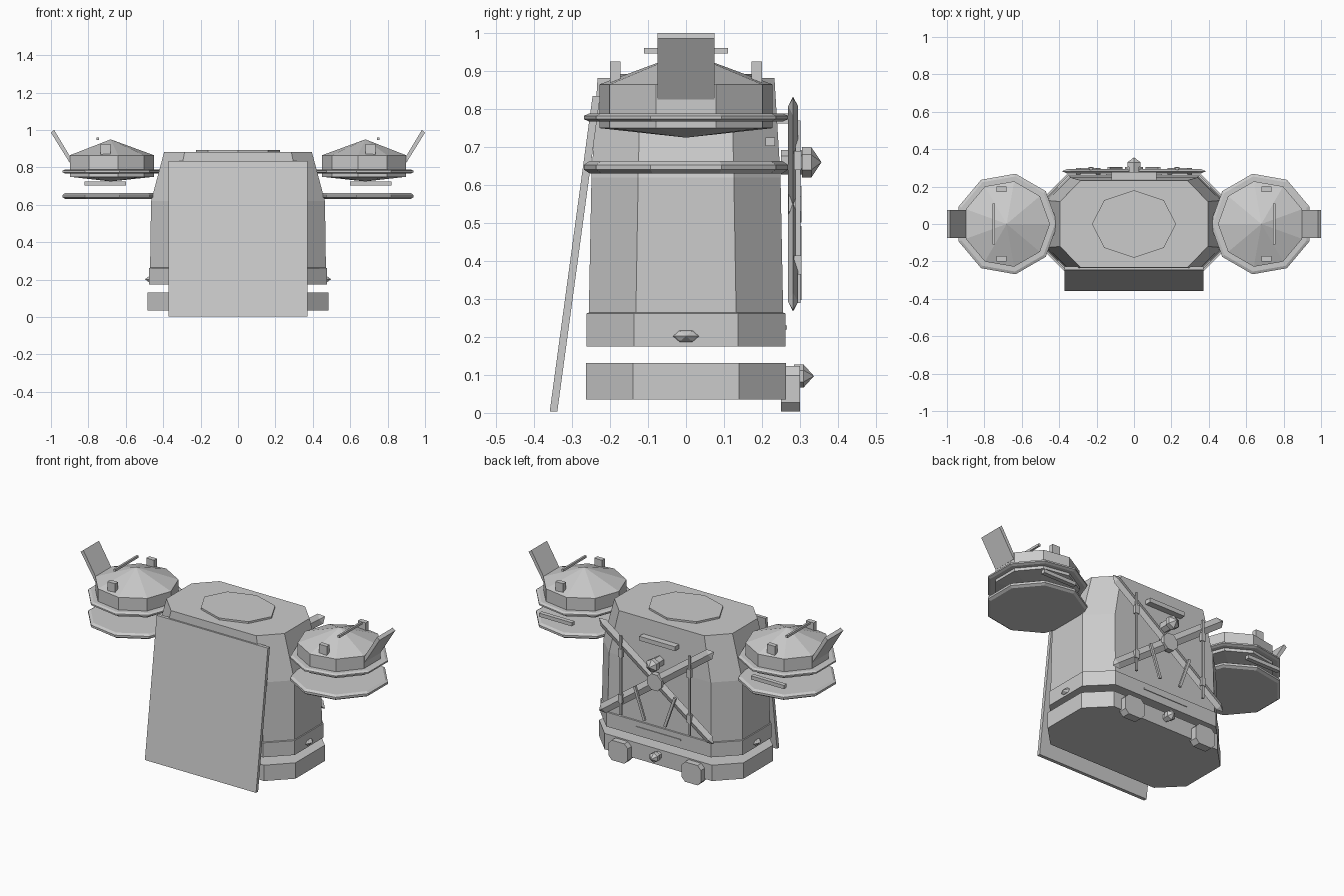
import bpy, bmesh
from math import cos, sin, pi, radians
from mathutils import Vector, Matrix

if "Cube" in bpy.data.objects:
    bpy.data.objects.remove(bpy.data.objects["Cube"], do_unlink=True)

grey = bpy.data.materials.new("light_grey")
grey.use_nodes = True
grey.diffuse_color = (0.6, 0.6, 0.6, 1)
grey.node_tree.nodes["Principled BSDF"].inputs["Base Color"].default_value = grey.diffuse_color


def finish(name, bm):
    bmesh.ops.recalc_face_normals(bm, faces=bm.faces)
    mesh = bpy.data.meshes.new(name)
    bm.to_mesh(mesh)
    bm.free()
    mesh.materials.append(grey)
    obj = bpy.data.objects.new(name, mesh)
    bpy.context.collection.objects.link(obj)
    return obj


def loft(name, rings):
    """Skin a stack of equal-sided rings and cap both ends."""
    bm = bmesh.new()
    loops = [[bm.verts.new(p) for p in ring] for ring in rings]
    n = len(loops[0])
    for a, b in zip(loops, loops[1:]):
        for i in range(n):
            j = (i + 1) % n
            bm.faces.new((a[i], a[j], b[j], b[i]))
    bm.faces.new(loops[0])
    bm.faces.new(loops[-1])
    bmesh.ops.remove_doubles(bm, verts=bm.verts, dist=0.0005)
    return finish(name, bm)


def box(name, centre, size, turn=None):
    bm = bmesh.new()
    bmesh.ops.create_cube(bm, size=1)
    m = Matrix.Translation(centre) @ (turn or Matrix()) @ Matrix.Diagonal((*size, 1))
    bmesh.ops.transform(bm, matrix=m, verts=bm.verts)
    return finish(name, bm)


def chamfered(x, y, cx, cy, z):
    """Rectangle with cut corners."""
    return [(x, -cy, z), (x, cy, z), (cx, y, z), (-cx, y, z),
            (-x, cy, z), (-x, -cy, z), (-cx, -y, z), (cx, -y, z)]


def turned(name, profile, sides, centre, axis="Z", start=0.0, squash=1.0):
    """Revolve (radius, height) points around an axis."""
    rings = []
    for r, h in profile:
        ring = []
        for i in range(sides):
            a = start + 2 * pi * i / sides
            u, v = r * cos(a), r * sin(a) * squash
            p = {"Z": (u, v, h), "Y": (u, h, v), "X": (h, u, v)}[axis]
            ring.append(Vector(centre) + Vector(p))
        rings.append(ring)
    return loft(name, rings)


def bar(name, a, b, y, width, depth, point=0.0):
    """Bar lying on the back, optionally with a ridged section and pointed ends."""
    a, b = Vector((a[0], y, a[1])), Vector((b[0], y, b[1]))
    along = (b - a).normalized()
    side = along.cross(Vector((0, 1, 0))) * width / 2
    out = Vector((0, depth / 2, 0))
    corners = [side, out, -side, -out] if point else [side + out, out - side, -side - out, side - out]
    rings = [[a + c for c in corners], [b + c for c in corners]]
    if point:
        rings.insert(0, [a - along * point + c * 0.05 for c in corners])
        rings.append([b + along * point + c * 0.05 for c in corners])
    return loft(name, rings)


# Main body, foot block and roof hatch
loft("body", [chamfered(0.475, 0.262, 0.35, 0.137, 0.175),
              chamfered(0.475, 0.262, 0.35, 0.137, 0.262),
              chamfered(0.47, 0.256, 0.345, 0.132, 0.264),
              chamfered(0.465, 0.249, 0.34, 0.126, 0.62),
              chamfered(0.395, 0.233, 0.285, 0.12, 0.882)])
loft("foot_block", [chamfered(0.483, 0.264, 0.36, 0.14, z) for z in (0.035, 0.131)])
turned("roof_hatch", [(0.225, 0.875), (0.225, 0.893)], 8, (0, 0, 0), squash=0.8)

# Leaning front shield
loft("front_shield", [[(s, y + dy, z) for s, dy in ((-0.372, -0.01), (0.372, -0.01), (0.372, 0.01), (-0.372, 0.01))]
                      for y, z in ((-0.349, 0.003), (-0.236, 0.835))])

# Shoulder pods and side studs
for side, label in ((1, "left"), (-1, "right")):
    x = 0.681 * side
    start = pi if side > 0 else 0
    turned(label + "_pod", [(0, 0.725), (0.232, 0.75), (0.232, 0.865), (0, 0.95)], 9, (x, 0, 0), start=start)
    for part, z in (("upper", 0.778), ("lower", 0.647)):
        h = 0.011 if part == "upper" else 0.016
        turned(f"{label}_{part}_disc",
               [(0.258, z - h), (0.273, z - h * 0.4), (0.273, z + h * 0.4), (0.258, z + h)],
               9, (x, 0, 0), start=start)
    box(label + "_pod_grip", (0.71 * side, 0.222, 0.714), (0.22, 0.026, 0.022))
    box(label + "_pod_rod", (0.75 * side, 0, 0.954), (0.012, 0.22, 0.014))
    for y in (-0.186, 0.186):
        box(label + "_pod_block", (0.708 * side, y, 0.895), (0.052, 0.028, 0.06))
    loft(label + "_pod_fin", [[(px * side, y, pz) for px, pz in
                               ((0.878, 0.825), (0.9, 0.825), (1.0, 0.986), (0.983, 1.0))]
                              for y in (-0.075, 0.075)])
    turned(label + "_side_stud", [(0.04, 0.468 * side), (0.03, 0.48 * side), (0, 0.497 * side)],
           6, (0, 0, 0.202), axis="X", squash=0.5)

    # Back details mirrored about the centre
    bar(label + "_cross_bar", (0.355 * side, 0.808), (-0.355 * side, 0.292), 0.282, 0.062, 0.026, 0.035)
    bar(label + "_back_rod", (0.23 * side, 0.77), (0.23 * side, 0.29), 0.295, 0.014, 0.012)
    for z in (0.665, 0.39):
        box(label + "_rod_clip", (0.23 * side, 0.294, z), (0.026, 0.02, 0.05))
    pad = loft(label + "_back_pad", [[(0.245 * side + px, y, 0.063 + pz) for px, pz, _ in
                                      chamfered(0.065, 0.06, 0.042, 0.036, 0)]
                                     for y in (0.25, 0.30)])

# Single back strut, mirrored pair
for side in (1, -1):
    bar("back_strut", (0.135 * side, 0.49), (0.068 * side, 0.30), 0.298, 0.016, 0.012)

# Centre hub, studs, top grip and lower slot on the back
turned("cross_hub", [(0.052, 0.27), (0.052, 0.304)], 8, (0, 0, 0.55), axis="Y", start=pi / 8)
for z, r, y in ((0.66, 0.04, 0.28), (0.097, 0.03, 0.26)):
    turned("back_stud", [(r * 0.8, y - 0.03), (r * 0.8, y + 0.025), (r, y + 0.025), (r, y + 0.05), (0, y + 0.077)],
           6, (0, 0, z), axis="Y", start=pi / 6)
box("back_grip", (0, 0.255, 0.775), (0.24, 0.045, 0.026))
box("back_slot", (0, 0.262, 0.225), (0.3, 0.008, 0.01))
